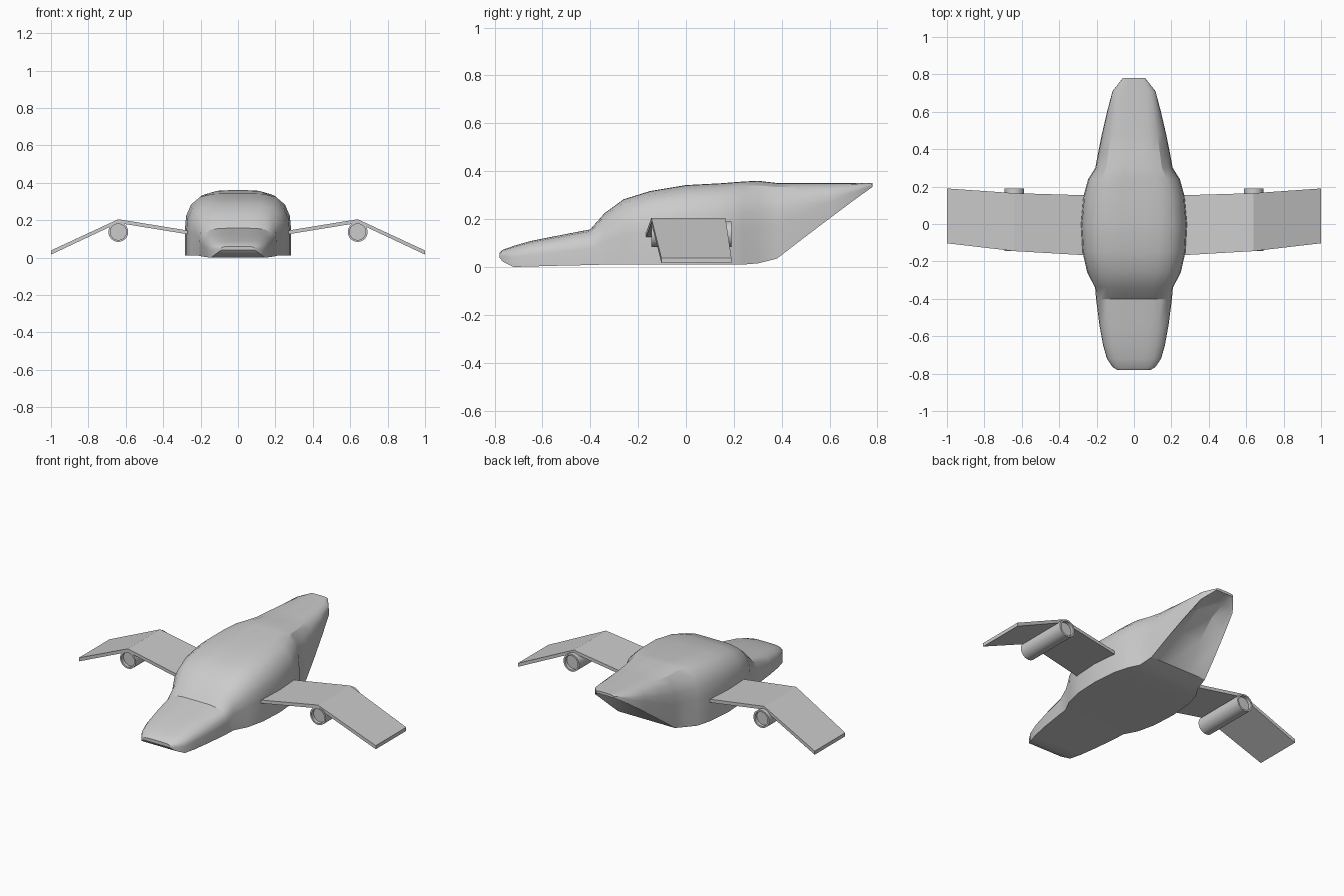
import bpy, bmesh, math
from mathutils import Matrix, Vector

if "Cube" in bpy.data.objects:
    bpy.data.objects.remove(bpy.data.objects["Cube"])


def add_object(name, bm, angle=30):
    bmesh.ops.recalc_face_normals(bm, faces=bm.faces)
    me = bpy.data.meshes.new(name)
    bm.to_mesh(me)
    bm.free()
    ob = bpy.data.objects.new(name, me)
    bpy.context.collection.objects.link(ob)
    bpy.ops.object.select_all(action='DESELECT')
    ob.select_set(True)
    bpy.context.view_layer.objects.active = ob
    bpy.ops.object.shade_smooth_by_angle(angle=math.radians(angle))
    return ob


def loft(bm, rings):
    rows = [[bm.verts.new(p) for p in r] for r in rings]
    n = len(rows[0])
    for a, b in zip(rows, rows[1:]):
        for i in range(n):
            j = (i + 1) % n
            bm.faces.new((a[i], a[j], b[j], b[i]))
    bm.faces.new(rows[0])
    bm.faces.new(rows[-1])


# Fuselage: y, half width, bottom z, top z, underside hollow depth
stations = [
    (-.78, .09, .04, .06, 0), (-.765, .115, .022, .072, 0),
    (-.72, .145, 0, .088, 0), (-.65, .165, .002, .108, 0),
    (-.54, .185, .005, .13, 0), (-.40, .203, .008, .157, 0),
    (-.34, .208, .01, .225, 0), (-.26, .25, .01, .283, 0),
    (-.15, .275, .01, .317, 0), (0, .283, .01, .342, 0),
    (.15, .27, .01, .35, 0), (.24, .245, .01, .357, 0),
    (.30, .207, .015, .36, 0), (.38, .192, .035, .351, 0),
    (.48, .172, .112, .35, .075), (.60, .144, .203, .35, .08),
    (.71, .115, .285, .35, .035), (.78, .06, .335, .351, 0)]
# Right half of the section: width and height fractions
section = [(.25, 1), (.48, .995), (.72, .945), (.89, .82), (.98, .64), (1, .45), (1, 0)]
rings = []
for y, w, z0, z1, h in stations:
    half = [(fx * w, y, z0 + fz * (z1 - z0)) for fx, fz in section]
    half += [(.85 * w, y, z0 + .35 * h), (.4 * w, y, z0 + h)]
    rings.append(half + [(-x, yy, z) for x, yy, z in reversed(half)])
bm = bmesh.new()
loft(bm, rings)
add_object("fuselage", bm)

# Cranked wings: x, front y, back y, top z, thickness
ribs = [(.24, -.168, .153, .14, .02), (.64, -.145, .165, .205, .02), (1, -.103, .19, .038, .022)]
bm = bmesh.new()
loft(bm, [[(x, a, z), (x, b, z), (x, b, z - t), (x, a, z - t)] for x, a, b, z, t in ribs])
wing = add_object("wings", bm, 15)

# Engine pods with recessed ends
R, Y0, Y1 = .053, -.145, .19
bm = bmesh.new()
rot = Matrix.Translation((.64, (Y0 + Y1) / 2, .137)) @ Matrix.Rotation(math.pi / 2, 4, 'X')
bmesh.ops.create_cone(bm, cap_ends=True, segments=32, radius1=R, radius2=R, depth=Y1 - Y0, matrix=rot)
caps = [f for f in bm.faces if len(f.verts) > 4]
bmesh.ops.inset_individual(bm, faces=caps, thickness=.01)
for f in caps:
    d = Vector((0, .02 if f.calc_center_median().y < 0 else -.02, 0))
    faces = bmesh.ops.extrude_discrete_faces(bm, faces=[f])['faces']
    bmesh.ops.translate(bm, verts=faces[0].verts, vec=d)
pod = add_object("engine_pods", bm)

# Mirror wings and pods to the other side
for ob in (wing, pod):
    ob.modifiers.new("Mirror", 'MIRROR').use_axis[0] = True
